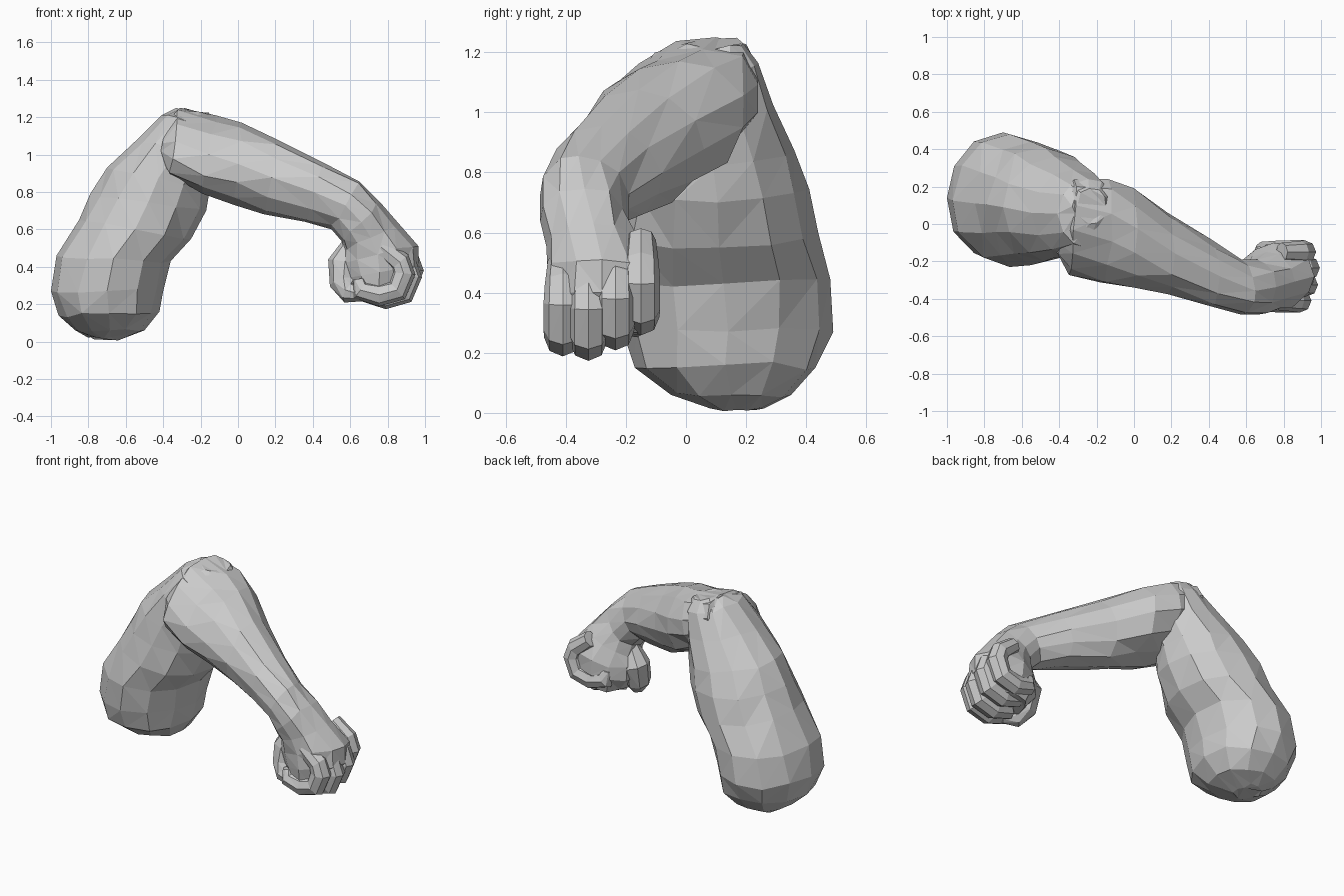
import bpy, bmesh, math, random
from mathutils import Vector

if "Cube" in bpy.data.objects:
    bpy.data.objects.remove(bpy.data.objects["Cube"])

random.seed(4)


def loft(name, rings, sides, jitter=0.0):
    """Skin a list of vertex rings into a closed, triangulated, flat-shaded body."""
    bm = bmesh.new()
    rows = []
    for ring in rings:
        row = []
        for k, p in enumerate(ring):
            j = jitter if k % (sides // 4) else 0
            row.append(bm.verts.new(p + Vector([random.uniform(-j, j) for _ in range(3)])))
        rows.append(row)
    for a, b in zip(rows, rows[1:]):
        for i in range(sides):
            n = (i + 1) % sides
            bm.faces.new((a[i], a[n], b[n], b[i]))
    bm.faces.new(rows[0][::-1])
    bm.faces.new(rows[-1])
    bmesh.ops.triangulate(bm, faces=bm.faces[:])
    bmesh.ops.recalc_face_normals(bm, faces=bm.faces[:])
    me = bpy.data.meshes.new(name)
    bm.to_mesh(me)
    bm.free()
    ob = bpy.data.objects.new(name, me)
    bpy.context.collection.objects.link(ob)
    return ob


def limb(name, sections, sides=12, jitter=0.012):
    """Section = inner point (x, z), outer point (x, z), front y, back y, lean of outer side in y."""
    rings = []
    for xa, za, xb, zb, y0, y1, *lean in sections:
        a, b = Vector((xa, 0, za)), Vector((xb, 0, zb))
        s = lean[0] if lean else 0
        ring = []
        for k in range(sides):
            t = 2 * math.pi * k / sides
            p = (a + b) / 2 + (b - a) / 2 * math.cos(t)
            p.y = (y0 + y1) / 2 + (y1 - y0) / 2 * math.sin(t) + s * math.cos(t)
            ring.append(p)
        rings.append(ring)
    return loft(name, rings, sides, jitter)


def digit(name, path, radii, sides=8):
    """Round finger swept along a path of points."""
    pts = [Vector(p) for p in path]
    rings = []
    for i, p in enumerate(pts):
        d = (pts[min(i + 1, len(pts) - 1)] - pts[max(i - 1, 0)]).normalized()
        u = Vector((0, 1, 0))
        u = (u - d * u.dot(d)).normalized()
        v = d.cross(u)
        rings.append([p + (u * math.cos(2 * math.pi * k / sides)
                           + v * math.sin(2 * math.pi * k / sides)) * radii[i]
                      for k in range(sides)])
    return loft(name, rings, sides)


# Upper arm, from the rounded shoulder end up to the elbow
upper = limb("arm", [
    (-0.80, 0.02, -0.64, 0.01, 0.08, 0.26),
    (-0.87, 0.06, -0.50, 0.06, -0.05, 0.35),
    (-0.96, 0.14, -0.42, 0.16, -0.17, 0.43),
    (-1.00, 0.27, -0.40, 0.27, -0.21, 0.49),
    (-0.97, 0.46, -0.36, 0.43, -0.23, 0.48),
    (-0.85, 0.65, -0.25, 0.55, -0.22, 0.44),
    (-0.79, 0.79, -0.17, 0.70, -0.20, 0.41),
    (-0.70, 0.93, -0.15, 0.82, -0.18, 0.36),
    (-0.55, 1.07, -0.10, 0.98, -0.17, 0.29),
    (-0.41, 1.21, -0.08, 1.12, -0.13, 0.24),
    (-0.33, 1.25, -0.15, 1.21, 0.00, 0.19)])

# Forearm tapering to the wrist, then turning down into the back of the hand
forearm = limb("forearm", [
    (-0.41, 0.97, -0.40, 1.15, -0.16, 0.12, 0.04),
    (-0.36, 0.89, -0.31, 1.25, -0.24, 0.22, 0.11),
    (-0.19, 0.79, -0.12, 1.21, -0.31, 0.24, 0.09),
    (-0.02, 0.73, 0.02, 1.17, -0.34, 0.19, 0.05),
    (0.14, 0.68, 0.22, 1.075, -0.375, 0.06, 0),
    (0.36, 0.64, 0.46, 0.955, -0.44, -0.08, -0.02),
    (0.50, 0.60, 0.65, 0.855, -0.485, -0.19, -0.02),
    (0.56, 0.53, 0.76, 0.745, -0.485, -0.19),
    (0.56, 0.48, 0.86, 0.63, -0.465, -0.15),
    (0.53, 0.42, 0.965, 0.51, -0.46, -0.10),
    (0.55, 0.34, 0.965, 0.40, -0.46, -0.10),
    (0.62, 0.25, 0.88, 0.27, -0.44, -0.15)])
parts = [forearm]

# Four curled fingers, stepping upward toward the little finger
for y, dx, dz in ((-0.41, -0.035, 0.005), (-0.325, 0.0, -0.01),
                  (-0.235, 0.01, 0.025), (-0.15, -0.01, 0.075)):
    path = [(x + dx, y, z + dz) for x, z in
            ((0.80, 0.50), (0.90, 0.42), (0.92, 0.36), (0.885, 0.27), (0.79, 0.245), (0.69, 0.27), (0.68, 0.33))]
    parts.append(digit("finger", path, (0.05, 0.06, 0.064, 0.064, 0.062, 0.055, 0.03)))

# Thumb folded across the palm side of the fist
parts.append(digit("thumb", [(0.62, -0.30, 0.54), (0.57, -0.29, 0.42), (0.57, -0.32, 0.31),
                             (0.60, -0.36, 0.26), (0.67, -0.39, 0.25)],
                   (0.05, 0.09, 0.08, 0.06, 0.035)))

# Weld everything into one skin
for p in parts:
    m = upper.modifiers.new("weld", 'BOOLEAN')
    m.operation, m.solver, m.object = 'UNION', 'EXACT', p
bpy.context.view_layer.update()
dg = bpy.context.evaluated_depsgraph_get()
upper.data = bpy.data.meshes.new_from_object(upper.evaluated_get(dg))
upper.modifiers.clear()
for p in parts:
    bpy.data.objects.remove(p)
